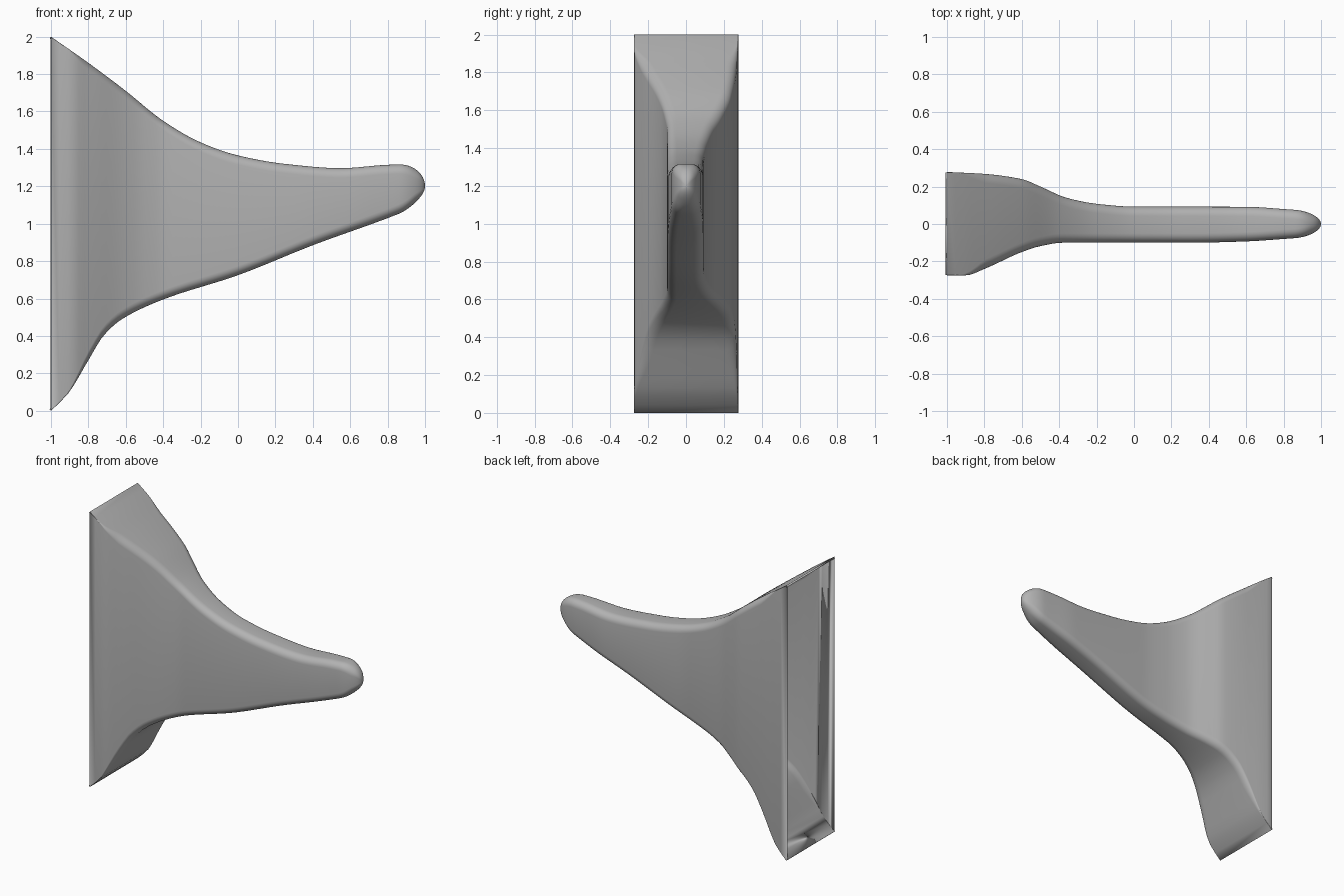
import bpy, bmesh, math

cube = bpy.data.objects.get("Cube")
if cube:
    bpy.data.objects.remove(cube, do_unlink=True)

# Outline curves along x: top edge, bottom edge, front wall, back wall
TOP = [(-1, 2), (-.8, 1.86), (-.6, 1.71), (-.4, 1.55), (-.2, 1.435), (0, 1.365),
       (.25, 1.32), (.55, 1.297), (.8, 1.315), (1, 1.32)]
BOTTOM = [(-1, 0), (-.91, .09), (-.8, .27), (-.72, .4), (-.62, .49), (-.4, .595),
          (0, .725), (.4, .885), (.8, 1.03), (1, 1.11)]
FRONT = [(-1, -.275), (-.9, -.275), (-.8, -.24), (-.6, -.15), (-.5, -.118),
         (-.38, -.1), (.3, -.1), (.6, -.093), (.8, -.08), (1, -.065)]
BACK = [(-1, .278), (-.8, .268), (-.6, .24), (-.5, .2), (-.36, .14), (-.2, .108),
        (0, .093), (.6, .092), (.8, .08), (1, .065)]
CAP_START, CAP_Z = .86, 1.2


def curve(pts, x):
    """Smooth interpolation that does not overshoot."""
    n = len(pts)
    d = [(pts[i + 1][1] - pts[i][1]) / (pts[i + 1][0] - pts[i][0]) for i in range(n - 1)]

    def slope(i):
        if i == 0 or i == n - 1:
            return d[min(i, n - 2)]
        a, b = d[i - 1], d[i]
        return 0 if a * b <= 0 else 2 * a * b / (a + b)

    i = max(k for k in range(n - 1) if k == 0 or pts[k][0] <= x)
    h = pts[i + 1][0] - pts[i][0]
    t = (x - pts[i][0]) / h
    return (pts[i][1] * (1 + 2 * t) * (1 - t) ** 2 + pts[i + 1][1] * t * t * (3 - 2 * t)
            + h * t * (1 - t) * (slope(i) * (1 - t) - slope(i + 1) * t))


def section(x, segs=6):
    """Rounded rectangle across the hook, shrinking over the rounded tip."""
    s = math.sqrt(max(0, 1 - (max(0, x - CAP_START) / (1 - CAP_START)) ** 2))
    s = max(s, .02)
    top = CAP_Z + (curve(TOP, x) - CAP_Z) * s
    low = CAP_Z + (curve(BOTTOM, x) - CAP_Z) * s
    front, back = curve(FRONT, x) * s, curve(BACK, x) * s
    r = .003 + .047 * min(1, max(0, (x + .92) / .12))
    r = min(r, .9 * (back - front) / 2, .9 * (top - low) / 2)
    ring = []
    corners = [(back - r, top - r), (front + r, top - r), (front + r, low + r), (back - r, low + r)]
    for q, (cy, cz) in enumerate(corners):
        for k in range(segs + 1):
            a = math.pi / 2 * (q + k / segs)
            ring.append((x, cy + r * math.cos(a), cz + r * math.sin(a)))
    return ring


# Hook shell: lofted sections, open at the mounting side
xs = [-1, -.955, -.91] + [-.91 + (CAP_START + .91) * i / 60 for i in range(1, 61)]
xs += [CAP_START + (1 - CAP_START) * math.sin(math.pi / 2 * i / 12) for i in range(1, 13)]
bm = bmesh.new()
rings = [[bm.verts.new(p) for p in section(x)] for x in xs]
for a, b in zip(rings, rings[1:]):
    for i in range(len(a)):
        j = (i + 1) % len(a)
        bm.faces.new((a[i], a[j], b[j], b[i]))
bm.faces.new(rings[-1])
bmesh.ops.recalc_face_normals(bm, faces=bm.faces)
# Outward check against the tip face
bm.faces.ensure_lookup_table()
if bm.faces[-1].normal.x < 0:
    bmesh.ops.reverse_faces(bm, faces=bm.faces)
mesh = bpy.data.meshes.new("hook_shell")
bm.to_mesh(mesh)
bm.free()
hook = bpy.data.objects.new("hook_shell", mesh)
bpy.context.collection.objects.link(hook)

# Plain grey plastic
grey = bpy.data.materials.new("plain grey")
grey.use_nodes = True
colour = (.45, .45, .45, 1)
grey.diffuse_color = colour
grey.node_tree.nodes["Principled BSDF"].inputs["Base Color"].default_value = colour
mesh.materials.append(grey)

# Thin wall and smooth shading
wall = hook.modifiers.new("wall", 'SOLIDIFY')
wall.thickness = .012
wall.offset = -1
bpy.ops.object.select_all(action='DESELECT')
hook.select_set(True)
bpy.context.view_layer.objects.active = hook
bpy.ops.object.shade_smooth_by_angle(angle=math.radians(35))
